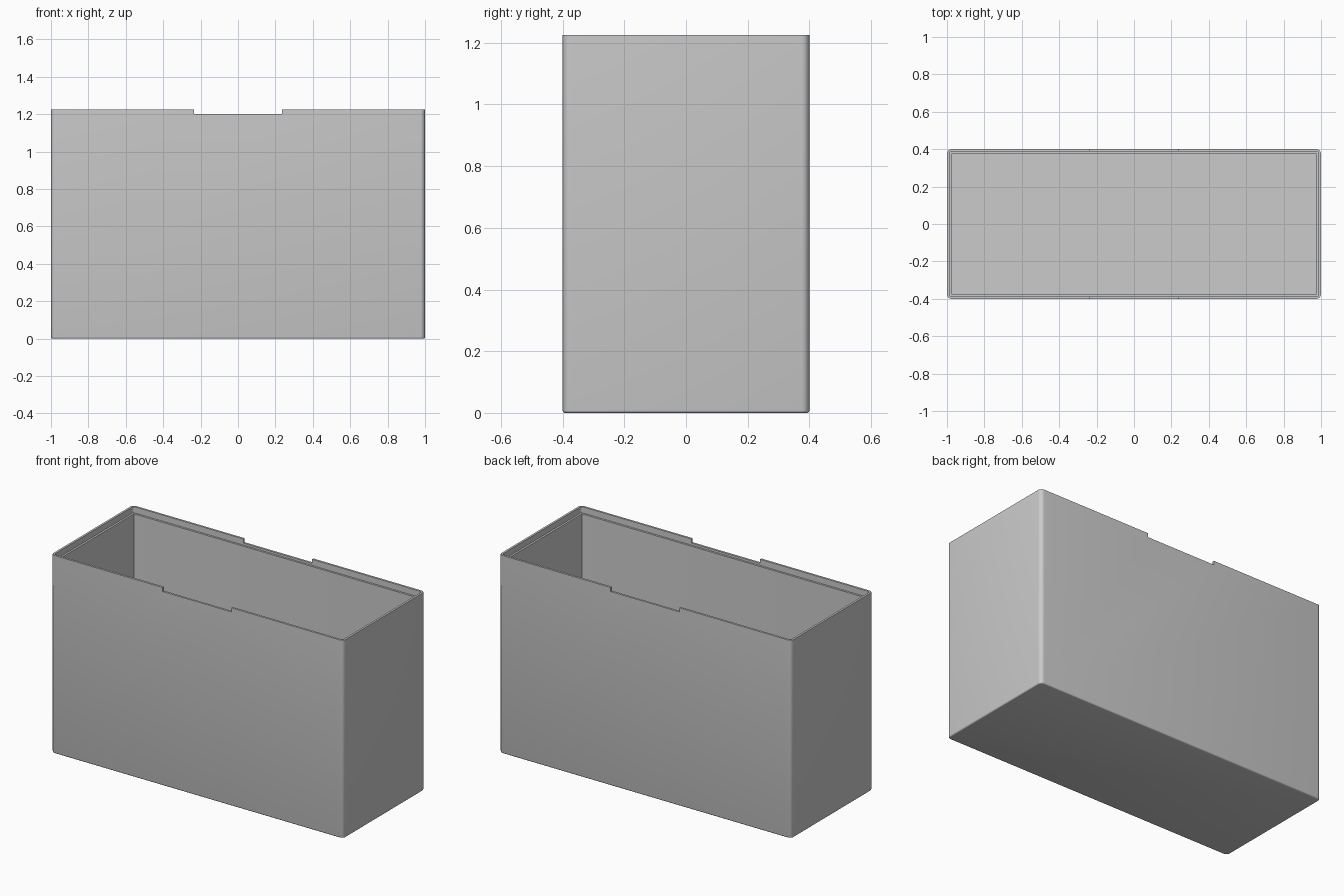
import bpy, bmesh, math

cube = bpy.data.objects.get("Cube")
if cube:
    bpy.data.objects.remove(cube, do_unlink=True)

LENGTH, DEPTH, HEIGHT = 2.0, 0.8, 1.225
LIP, WALL, FLOOR = 0.013, 0.025, 0.025
LEDGE_Z, NOTCH_Z, NOTCH_W = 1.187, 1.2, 0.47
CORNER, BASE = 0.025, 0.008
STEPS = 6

grey = bpy.data.materials.new("plain grey")
grey.use_nodes = True
colour = (0.6, 0.6, 0.6, 1)
grey.diffuse_color = colour
grey.node_tree.nodes["Principled BSDF"].inputs["Base Color"].default_value = colour


def ring(bm, inset, radius, z):
    """Rounded rectangle of vertices, inset from the outer size."""
    cx, cy = LENGTH / 2 - inset - radius, DEPTH / 2 - inset - radius
    verts = []
    for quarter, (sx, sy) in enumerate(((1, 1), (-1, 1), (-1, -1), (1, -1))):
        for i in range(STEPS + 1):
            a = (quarter + i / STEPS) * math.pi / 2
            verts.append(bm.verts.new((sx * cx + radius * math.cos(a),
                                       sy * cy + radius * math.sin(a), z)))
    return verts


# Box shell: outside from the base up, over the lip, down to the inner floor
bm = bmesh.new()
rings = []
for i in range(4):
    a = i / 3 * math.pi / 2
    inset = BASE * (1 - math.sin(a))
    rings.append(ring(bm, inset, CORNER - inset, BASE * (1 - math.cos(a))))
rings.append(ring(bm, 0, CORNER, HEIGHT))
rings.append(ring(bm, LIP, CORNER - LIP, HEIGHT))
rings.append(ring(bm, LIP, CORNER - LIP, LEDGE_Z))
rings.append(ring(bm, WALL, 0.002, LEDGE_Z))
rings.append(ring(bm, WALL, 0.002, FLOOR))
for low, high in zip(rings, rings[1:]):
    for i in range(len(low)):
        j = (i + 1) % len(low)
        bm.faces.new((low[i], low[j], high[j], high[i]))
bm.faces.new(rings[0][::-1])
bm.faces.new(rings[-1])
bmesh.ops.recalc_face_normals(bm, faces=bm.faces)
mesh = bpy.data.meshes.new("open_box")
bm.to_mesh(mesh)
bm.free()
mesh.materials.append(grey)
box = bpy.data.objects.new("open_box", mesh)
bpy.context.collection.objects.link(box)

# Finger notches through the front and back lip
bpy.ops.mesh.primitive_cube_add(size=1, location=(0, 0, NOTCH_Z + 0.1))
cutter = bpy.context.object
cutter.name = "notch_cutter"
cutter.scale = (NOTCH_W, DEPTH + 0.2, 0.2)
cutter.hide_render = True
cut = box.modifiers.new("notches", "BOOLEAN")
cut.operation = "DIFFERENCE"
cut.solver = "EXACT"
cut.object = cutter

bpy.ops.object.select_all(action="DESELECT")
box.select_set(True)
bpy.context.view_layer.objects.active = box
bpy.ops.object.modifier_apply(modifier=cut.name)
bpy.data.objects.remove(cutter, do_unlink=True)
bpy.ops.object.shade_smooth_by_angle(angle=math.radians(35))
